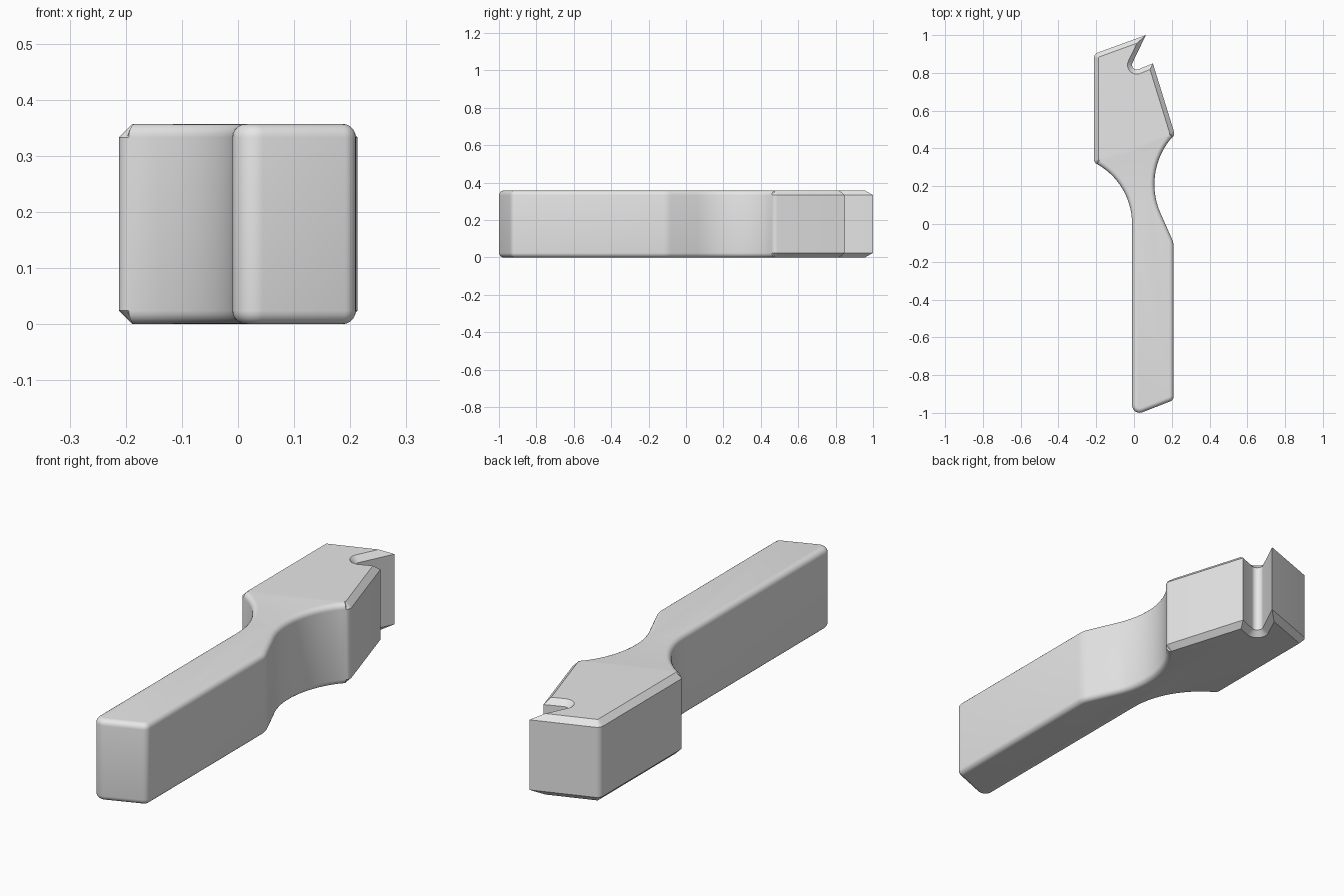
import bpy, bmesh, math
from mathutils import Vector

cube = bpy.data.objects.get("Cube")
if cube:
    bpy.data.objects.remove(cube, do_unlink=True)

HEIGHT = 0.357
RIM = 0.024        # width of the softened rim
STEPS = 5          # rings in the rim


def arc(cx, cy, r, a0, a1, n=14):
    """Points on an arc, each with no corner rounding."""
    angles = [math.radians(a0 + (a1 - a0) * i / n) for i in range(n + 1)]
    return [(cx + r * math.cos(a), cy + r * math.sin(a), 0) for a in angles]


def rounded(corners):
    """Turn (x, y, radius) corners into an outline with filleted corners."""
    out = []
    for i, (x, y, r) in enumerate(corners):
        p = Vector((x, y))
        if r == 0:
            out.append(p)
            continue
        a = (Vector(corners[i - 1][:2]) - p).normalized()
        b = (Vector(corners[(i + 1) % len(corners)][:2]) - p).normalized()
        half = a.angle(b) / 2
        centre = p + (a + b).normalized() * r / math.sin(half)
        start = p + a * r / math.tan(half) - centre
        end = p + b * r / math.tan(half) - centre
        turn = start.angle_signed(end)
        n = max(3, math.ceil(abs(turn) / math.radians(12)))
        base = math.atan2(start.y, start.x)
        for k in range(n + 1):
            t = base - turn * k / n
            out.append(centre + Vector((math.cos(t), math.sin(t))) * r)
    return out


def inward(points):
    """Mitred inward direction at each point of a counterclockwise outline."""
    result = []
    for i, p in enumerate(points):
        d1 = (p - points[i - 1]).normalized()
        d2 = (points[(i + 1) % len(points)] - p).normalized()
        n1, n2 = Vector((-d1.y, d1.x)), Vector((-d2.y, d2.x))
        result.append((n1 + n2) / (1 + n1.dot(n2)))
    return result


# Outline: handle end, waist, notched head, shoulder
outline = rounded(
    [(-0.01, -1.018, 0.04), (0.21, -0.932, 0.03), (0.21, -0.1, 0.1)]
    + arc(0.486, 0.21, 0.378, 203.4, 141.6)
    + [(0.217, 0.472, 0.03), (0.1, 0.85, 0), (-0.036, 0.795, 0.025),
       (0.063, 1.0, 0), (-0.212, 0.9, 0.03), (-0.212, 0.326, 0.026)]
    + arc(-0.374, 0, 0.364, 60.5, 0))
normals = inward(outline)


def ring(bm, step, top):
    """One loop of the rim: flat chamfer on the head, round on the rest."""
    verts = []
    t = step / STEPS
    for p, n in zip(outline, normals):
        if p.y > 0.46 or p.x < -0.197:
            inset, drop = t, 1 - t
        else:
            a = t * math.pi / 2
            inset, drop = 1 - math.cos(a), 1 - math.sin(a)
        q = p + n * inset * RIM
        z = drop * RIM
        verts.append(bm.verts.new((q.x, q.y, HEIGHT - z if top else z)))
    return verts


# Solid body from stacked rings and two caps
bm = bmesh.new()
rings = [ring(bm, s, False) for s in range(STEPS, -1, -1)]
rings += [ring(bm, s, True) for s in range(STEPS + 1)]
for low, high in zip(rings, rings[1:]):
    for i in range(len(low)):
        bm.faces.new((low[i - 1], low[i], high[i], high[i - 1]))
bm.faces.new(rings[0][::-1])
bm.faces.new(rings[-1])
bmesh.ops.recalc_face_normals(bm, faces=bm.faces)

mesh = bpy.data.meshes.new("notched_lever")
bm.to_mesh(mesh)
bm.free()
lever = bpy.data.objects.new("notched_lever", mesh)
bpy.context.collection.objects.link(lever)

# Plain grey finish
grey = bpy.data.materials.new("light_grey")
grey.use_nodes = True
grey.diffuse_color = (0.8, 0.8, 0.8, 1)
grey.node_tree.nodes["Principled BSDF"].inputs["Base Color"].default_value = (0.8, 0.8, 0.8, 1)
mesh.materials.append(grey)

bpy.ops.object.select_all(action='DESELECT')
lever.select_set(True)
bpy.context.view_layer.objects.active = lever
bpy.ops.object.shade_smooth_by_angle(angle=math.radians(30))
